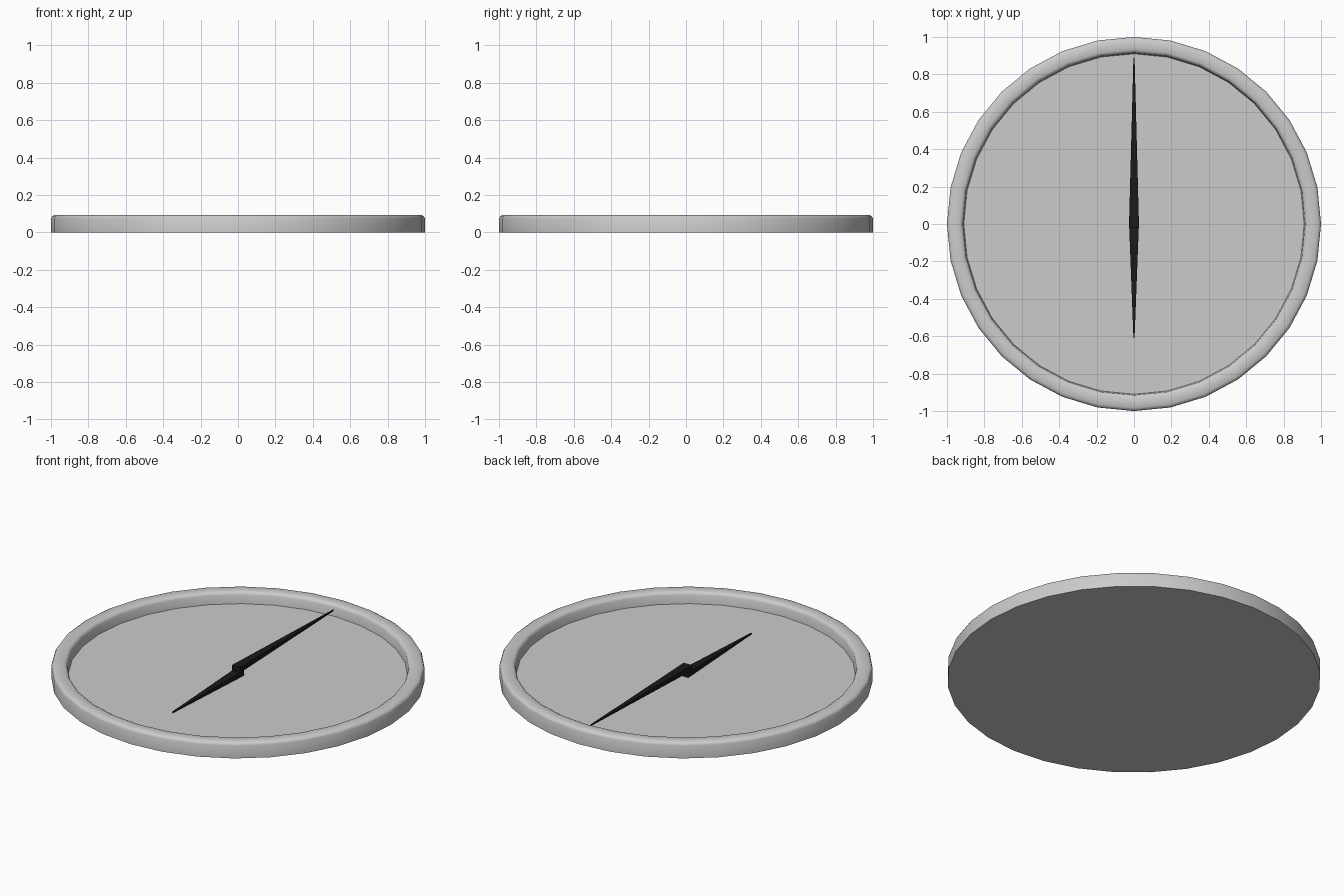
import bpy, bmesh, math

if "Cube" in bpy.data.objects:
    bpy.data.objects.remove(bpy.data.objects["Cube"])

SIDES = 32


def finish(name, bm):
    bmesh.ops.recalc_face_normals(bm, faces=bm.faces)
    mesh = bpy.data.meshes.new(name)
    bm.to_mesh(mesh)
    bm.free()
    obj = bpy.data.objects.new(name, mesh)
    bpy.context.collection.objects.link(obj)
    return obj


# Dish: lathed rim with rounded lip and a recessed floor
profile = [(1.0, 0.0), (1.0, 0.075), (0.995, 0.085), (0.983, 0.092),
           (0.932, 0.092), (0.92, 0.085), (0.915, 0.075), (0.91, 0.025)]
bm = bmesh.new()
rings = []
for r, z in profile:
    rings.append([bm.verts.new((r * math.cos(2 * math.pi * i / SIDES),
                                r * math.sin(2 * math.pi * i / SIDES), z))
                  for i in range(SIDES)])
for low, high in zip(rings, rings[1:]):
    for i in range(SIDES):
        j = (i + 1) % SIDES
        bm.faces.new((low[i], low[j], high[j], high[i]))
bm.faces.new(rings[0][::-1])
bm.faces.new(rings[-1])
dish = finish("compass_dish", bm)
bpy.context.view_layer.objects.active = dish
dish.select_set(True)
bpy.ops.object.shade_smooth_by_angle(angle=math.radians(50))

# Black material for the needle
black = bpy.data.materials.new("black")
black.diffuse_color = (0.01, 0.01, 0.01, 1)
black.use_nodes = True
black.node_tree.nodes["Principled BSDF"].inputs["Base Color"].default_value = black.diffuse_color


# Needle: two slim tapered arms stacked at the pivot
def needle_arm(name, y_base, y_tip, z_low, z_high):
    bm = bmesh.new()
    mid = (z_low + z_high) / 2

    def section(y, w, h):
        return [bm.verts.new((sx * w, y, mid + sz * h))
                for sx, sz in ((-1, -1), (1, -1), (1, 1), (-1, 1))]
    base = section(y_base, 0.027, (z_high - z_low) / 2)
    tip = section(y_tip, 0.003, 0.003)
    bm.faces.new(base)
    bm.faces.new(tip)
    for i in range(4):
        j = (i + 1) % 4
        bm.faces.new((base[i], base[j], tip[j], tip[i]))
    finish(name, bm).data.materials.append(black)


needle_arm("needle_long_arm", -0.018, 0.89, 0.054, 0.086)
needle_arm("needle_short_arm", 0.018, -0.61, 0.025, 0.055)
